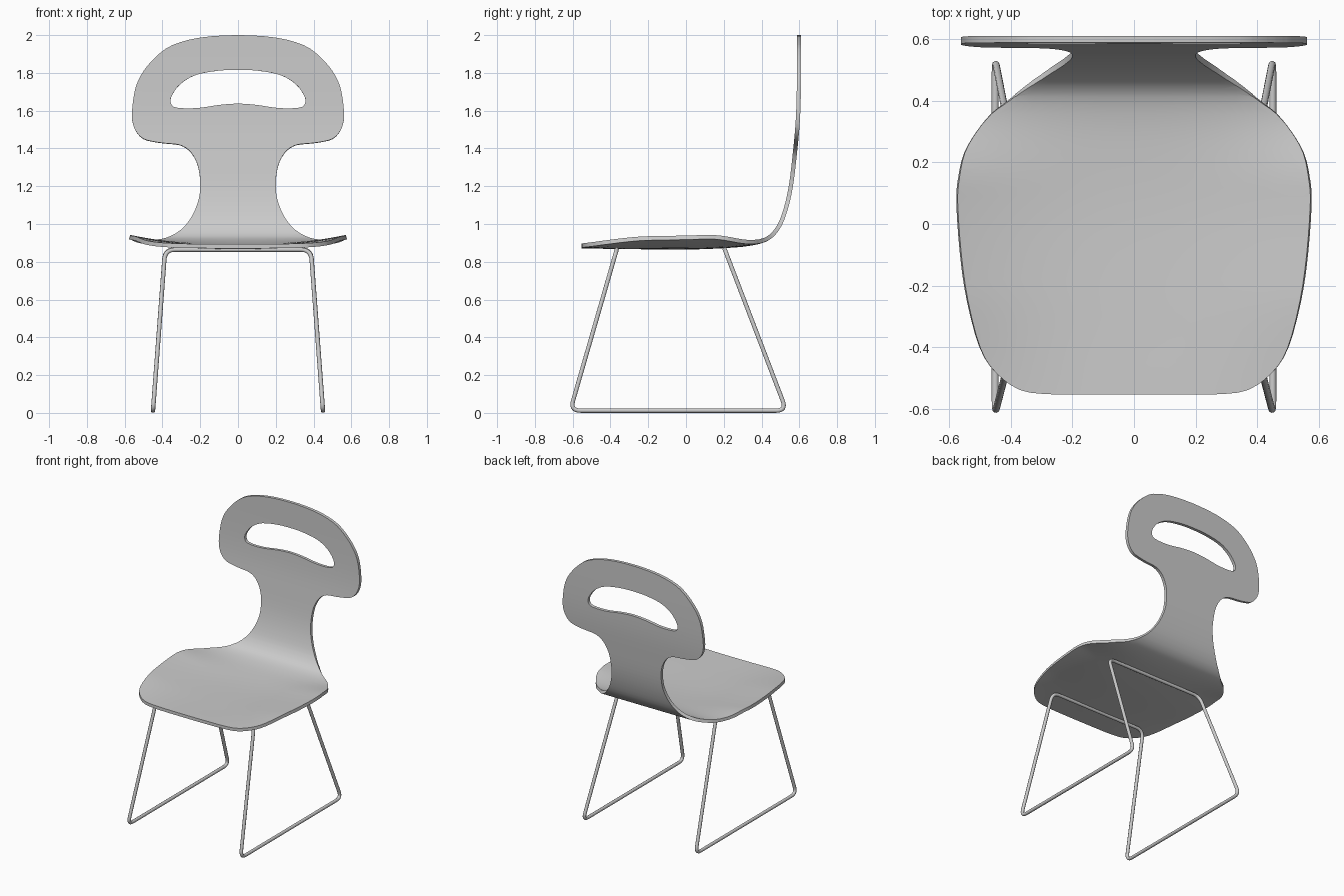
import bpy, bmesh
from mathutils import Vector

if "Cube" in bpy.data.objects:
    bpy.data.objects.remove(bpy.data.objects["Cube"])


def spline(pts, n, cyclic=False):
    """Catmull-Rom samples through 2D points."""
    P = [Vector(p) for p in pts]
    P = [P[-1]] + P + P[:2] if cyclic else [2 * P[0] - P[1]] + P + [2 * P[-1] - P[-2]]
    out = []
    for a, b, c, d in zip(P, P[1:], P[2:], P[3:]):
        for i in range(n):
            t = i / n
            out.append(0.5 * (2 * b + (c - a) * t + (2 * a - 5 * b + 4 * c - d) * t * t
                              + (3 * b - a - 3 * c + d) * t ** 3))
    return out if cyclic else out + [P[-2]]


def smooth(a, b, t):
    t = max(0, min(1, (t - a) / (b - a)))
    return t * t * (3 - 2 * t)


def finish(ob, angle):
    bpy.ops.object.select_all(action='DESELECT')
    bpy.context.view_layer.objects.active = ob
    ob.select_set(True)
    bpy.ops.object.convert(target='MESH')
    bpy.ops.object.shade_smooth_by_angle(angle=angle)


# Centre profile of the bent shell (y, z), with arc length
profile = spline([(-.62, .883), (-.5, .881), (-.3, .878), (0, .876), (.2, .883), (.34, .896),
                  (.43, .922), (.487, .98), (.525, 1.07), (.555, 1.2), (.577, 1.38),
                  (.592, 1.55), (.598, 1.75), (.599, 2.1)], 20)
arc = [0]
for p, q in zip(profile, profile[1:]):
    arc.append(arc[-1] + (q - p).length)


def arc_at(value, axis):
    for i in range(len(profile) - 1):
        a, b = profile[i][axis], profile[i + 1][axis]
        if a <= value <= b and (axis == 0 or profile[i][0] > .35):
            return arc[i] + (arc[i + 1] - arc[i]) * (value - a) / (b - a)


def bend(x, v):
    i = next((k for k in range(len(arc) - 2) if arc[k + 1] >= v), len(arc) - 2)
    y, z = profile[i].lerp(profile[i + 1], (v - arc[i]) / (arc[i + 1] - arc[i]))
    dish = smooth(-.75, -.2, y) * (1 - smooth(.12, .45, y))
    return x, y, z + .052 * dish * (abs(x) / .57) ** 2.4


# Half outlines: seat by (x, y), backrest and grip hole by (x, z)
seat_half = [(0, -.553), (.14, -.553), (.27, -.552), (.37, -.538), (.45, -.48), (.50, -.40),
             (.54, -.25), (.562, -.1), (.574, .07), (.568, .15), (.55, .23), (.51, .30),
             (.46, .36), (.40, .405)]
back_half = [(.30, .965), (.24, 1.045), (.208, 1.13), (.20, 1.2), (.206, 1.28), (.225, 1.34),
             (.26, 1.39), (.31, 1.418), (.38, 1.426), (.44, 1.434), (.50, 1.45), (.54, 1.49),
             (.56, 1.55), (.558, 1.63), (.54, 1.73), (.50, 1.81), (.43, 1.89), (.345, 1.948),
             (.2, 1.987), (0, 2.0)]
hole_half = [(0, 1.637), (.1, 1.63), (.2, 1.615), (.28, 1.612), (.34, 1.62), (.357, 1.65),
             (.345, 1.69), (.30, 1.745), (.22, 1.79), (.1, 1.812), (0, 1.816)]


def loop(half):
    return spline(half + [(-x, v) for x, v in half[-2:0:-1]], 3, True)


outer = [(x, arc_at(y, 0)) for x, y in seat_half] + [(x, arc_at(z, 1)) for x, z in back_half]
hole = [(x, arc_at(z, 1)) for x, z in hole_half]

# Seat shell: fill the flat pattern, cut it into a grid, then bend it
bm = bmesh.new()
for pts in (loop(outer), loop(hole)):
    vs = [bm.verts.new((p.x, p.y, 0)) for p in pts]
    for a, b in zip(vs, vs[1:] + vs[:1]):
        bm.edges.new((a, b))
bmesh.ops.triangle_fill(bm, edges=bm.edges[:], use_beauty=True, normal=(0, 0, 1))


def cut(co, no):
    bmesh.ops.bisect_plane(bm, geom=bm.verts[:] + bm.edges[:] + bm.faces[:],
                           dist=1e-5, plane_co=co, plane_no=no)


for i in range(-10, 11):
    cut((i * .055, 0, 0), (1, 0, 0))
for i in range(1, 75):
    cut((0, .05 + i * .03, 0), (0, 1, 0))
slanted = []
for e in bm.edges:
    d = e.verts[0].co - e.verts[1].co
    if len(e.link_faces) == 2 and abs(d.x) > 1e-4 and abs(d.y) > 1e-4:
        slanted.append(e)
bmesh.ops.dissolve_edges(bm, edges=slanted, use_verts=False)
bmesh.ops.dissolve_verts(bm, verts=[v for v in bm.verts if len(v.link_edges) == 2
                                    and not v.is_boundary])
for v in bm.verts:
    v.co = bend(v.co.x, v.co.y)
bmesh.ops.recalc_face_normals(bm, faces=bm.faces[:])
me = bpy.data.meshes.new("seat_shell")
bm.to_mesh(me)
bm.free()
shell = bpy.data.objects.new("seat_shell", me)
bpy.context.collection.objects.link(shell)
mod = shell.modifiers.new("thickness", 'SOLIDIFY')
mod.thickness = .022
mod.offset = 0
finish(shell, .6)

# Sled frame: one closed bent rod with rounded corners
side = [(.386, -.367, .864), (.45, -.613, .012), (.45, .532, .012), (.386, .205, .866)]
corners = [Vector(p) for p in side] + [Vector((-x, y, z)) for x, y, z in reversed(side)]
path = []
for i, c in enumerate(corners):
    a = c + (corners[i - 1] - c).normalized() * .055
    b = c + (corners[(i + 1) % 8] - c).normalized() * .055
    for k in range(9):
        t = k / 8
        path.append(a.lerp(c, t).lerp(c.lerp(b, t), t))
cu = bpy.data.curves.new("sled_frame", 'CURVE')
cu.dimensions = '3D'
cu.bevel_depth = .0115
cu.bevel_resolution = 3
sp = cu.splines.new('POLY')
sp.points.add(len(path) - 1)
for pt, co in zip(sp.points, path):
    pt.co = (*co, 1)
sp.use_cyclic_u = True
frame = bpy.data.objects.new("sled_frame", cu)
bpy.context.collection.objects.link(frame)
finish(frame, .9)
